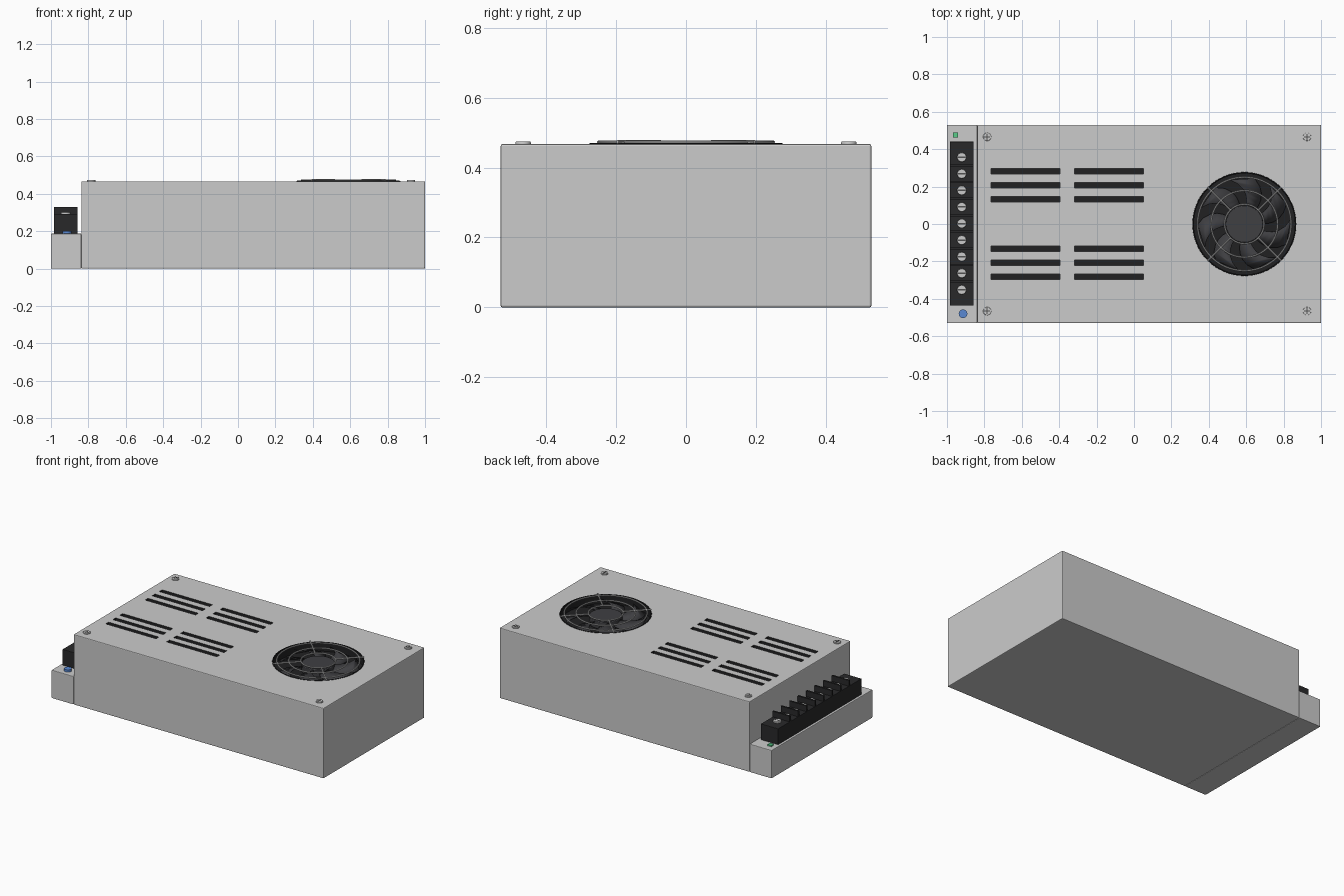
import bpy, bmesh
from math import sin, cos, pi, radians
from mathutils import Matrix

if "Cube" in bpy.data.objects:
    bpy.data.objects.remove(bpy.data.objects["Cube"])

TOP = 0.467          # top of the case
FX = 0.59            # fan centre in x


def material(name, r, g, b):
    m = bpy.data.materials.new(name)
    m.diffuse_color = (r, g, b, 1)
    m.use_nodes = True
    m.node_tree.nodes["Principled BSDF"].inputs["Base Color"].default_value = m.diffuse_color
    return m


BLACK = material("black", 0.015, 0.015, 0.016)
PLASTIC = material("dark_plastic", 0.022, 0.022, 0.023)
FAN = material("fan_grey", 0.05, 0.05, 0.055)
SLOT = material("slot_grey", 0.08, 0.08, 0.08)
BLUE = material("blue", 0.1, 0.25, 0.65)
GREEN = material("green", 0.1, 0.6, 0.25)


def finish(name, bm, mat=None, bevel=0):
    me = bpy.data.meshes.new(name)
    bmesh.ops.recalc_face_normals(bm, faces=bm.faces)
    bm.to_mesh(me)
    bm.free()
    ob = bpy.data.objects.new(name, me)
    bpy.context.collection.objects.link(ob)
    if mat:
        me.materials.append(mat)
    if bevel:
        mod = ob.modifiers.new("bevel", 'BEVEL')
        mod.width, mod.segments = bevel, 2
    return ob


def smooth(ob):
    bpy.ops.object.select_all(action='DESELECT')
    ob.select_set(True)
    bpy.context.view_layer.objects.active = ob
    bpy.ops.object.shade_smooth_by_angle()
    return ob


def add_box(bm, x0, x1, y0, y1, z0, z1):
    m = Matrix.Translation(((x0 + x1) / 2, (y0 + y1) / 2, (z0 + z1) / 2))
    bmesh.ops.create_cube(bm, size=1, matrix=m @ Matrix.Diagonal((x1 - x0, y1 - y0, z1 - z0, 1)))


def add_cyl(bm, x, y, r, z0, z1, n=24):
    bmesh.ops.create_cone(bm, cap_ends=True, segments=n, radius1=r, radius2=r, depth=z1 - z0,
                          matrix=Matrix.Translation((x, y, (z0 + z1) / 2)))


def box(name, *dims, mat=None, bevel=0):
    bm = bmesh.new()
    add_box(bm, *dims)
    return finish(name, bm, mat, bevel)


def cyl(name, *dims, mat=None, n=24, bevel=0):
    bm = bmesh.new()
    add_cyl(bm, *dims, n=n)
    return smooth(finish(name, bm, mat, bevel))


def torus(name, r, minor, z, mat=None):
    bpy.ops.mesh.primitive_torus_add(major_radius=r, minor_radius=minor, major_segments=64,
                                     minor_segments=8, location=(FX, 0, z))
    ob = bpy.context.object
    ob.name = name
    if mat:
        ob.data.materials.append(mat)
    return smooth(ob)


# Case and terminal ledge
case = box("case", -0.838, 1, -0.53, 0.53, 0, TOP, bevel=0.005)
case.data.materials.append(None)
box("terminal_ledge", -1, -0.838, -0.53, 0.53, 0, 0.187, bevel=0.004)

# Vent slots and fan opening, cut as dark pockets
bm = bmesh.new()
for x in (-0.765, -0.318):
    for y in (0.133, 0.207, 0.281):
        for s in (1, -1):
            add_box(bm, x, x + 0.37, s * y - 0.015, s * y + 0.015, TOP - 0.02, TOP + 0.05)
add_cyl(bm, FX, 0, 0.275, TOP - 0.06, TOP + 0.05, 64)
cutter = finish("opening_cutter", bm, BLACK)
cutter.hide_render = True
cut = case.modifiers.new("openings", 'BOOLEAN')
cut.object, cut.operation, cut.solver = cutter, 'DIFFERENCE', 'EXACT'
cut.material_mode = 'TRANSFER'
bpy.context.view_layer.objects.active = case
for mod in [m.name for m in case.modifiers]:
    bpy.ops.object.modifier_apply(modifier=mod)
bpy.data.objects.remove(cutter)

# Fan rim, hub and seven swept, pitched blades
torus("fan_rim", 0.274, 0.004, TOP - 0.001, BLACK)
cyl("fan_hub", FX, 0, 0.1, TOP - 0.06, TOP - 0.008, mat=FAN, n=48, bevel=0.004)
bm = bmesh.new()
STEPS = 5
for k in range(7):
    rows = []
    for i in range(STEPS + 1):
        t = i / STEPS
        r, a = 0.095 + 0.155 * t, 2 * pi * k / 7 + 0.45 * t * t
        rows.append([bm.verts.new((FX + r * cos(a + d), r * sin(a + d), z))
                     for d, z in ((0, TOP - 0.04), (0.55, TOP - 0.015))])
    for (a0, b0), (a1, b1) in zip(rows, rows[1:]):
        bm.faces.new((a0, a1, b1, b0))
blades = finish("fan_blades", bm, FAN)
solid = blades.modifiers.new("thickness", 'SOLIDIFY')
solid.thickness = 0.005
smooth(blades)

# Wire finger guard
for i, r in enumerate((0.105, 0.178, 0.25)):
    torus(f"guard_ring_{i + 1}", r, 0.0045, TOP + 0.006)
bm = bmesh.new()
for k in range(4):
    m = (Matrix.Translation((FX, 0, TOP + 0.007)) @ Matrix.Rotation(radians(45 + 90 * k), 4, 'Z')
         @ Matrix.Translation((0.19, 0, 0)) @ Matrix.Rotation(pi / 2, 4, 'Y'))
    bmesh.ops.create_cone(bm, cap_ends=True, segments=8, radius1=0.005, radius2=0.005,
                          depth=0.175, matrix=m)
smooth(finish("guard_spokes", bm))

# Cross-head cover screws
for i, (x, y) in enumerate((x, s * 0.466) for x in (-0.785, 0.925) for s in (1, -1)):
    cyl(f"cover_screw_{i + 1}", x, y, 0.022, TOP - 0.005, TOP + 0.007, bevel=0.002)
    bm = bmesh.new()
    add_box(bm, x - 0.016, x + 0.016, y - 0.003, y + 0.003, TOP, TOP + 0.0076)
    add_box(bm, x - 0.003, x + 0.003, y - 0.016, y + 0.016, TOP, TOP + 0.0078)
    finish(f"cover_screw_cross_{i + 1}", bm, SLOT)

# Terminal block with dividers and slotted screws
box("terminal_block", -0.985, -0.858, -0.435, 0.44, 0.185, 0.292, mat=PLASTIC, bevel=0.002)
PITCH = 0.0886
bm = bmesh.new()
for i in range(8):
    y = 0.0025 + (i - 3.5) * PITCH
    add_box(bm, -0.985, -0.858, y - 0.006, y + 0.006, 0.285, 0.33)
finish("terminal_dividers", bm, PLASTIC)
for i in range(9):
    y = 0.0025 + (i - 4) * PITCH
    cyl(f"terminal_screw_{i + 1}", -0.921, y, 0.025, 0.285, 0.302, bevel=0.002)
    box(f"terminal_screw_slot_{i + 1}", -0.942, -0.9, y - 0.004, y + 0.004, 0.295, 0.3026, mat=SLOT)

# Indicator light and adjustment knob
box("indicator_light", -0.968, -0.94, 0.462, 0.488, 0.185, 0.196, mat=GREEN)
cyl("adjustment_knob", -0.914, -0.48, 0.023, 0.185, 0.202, mat=BLUE)
